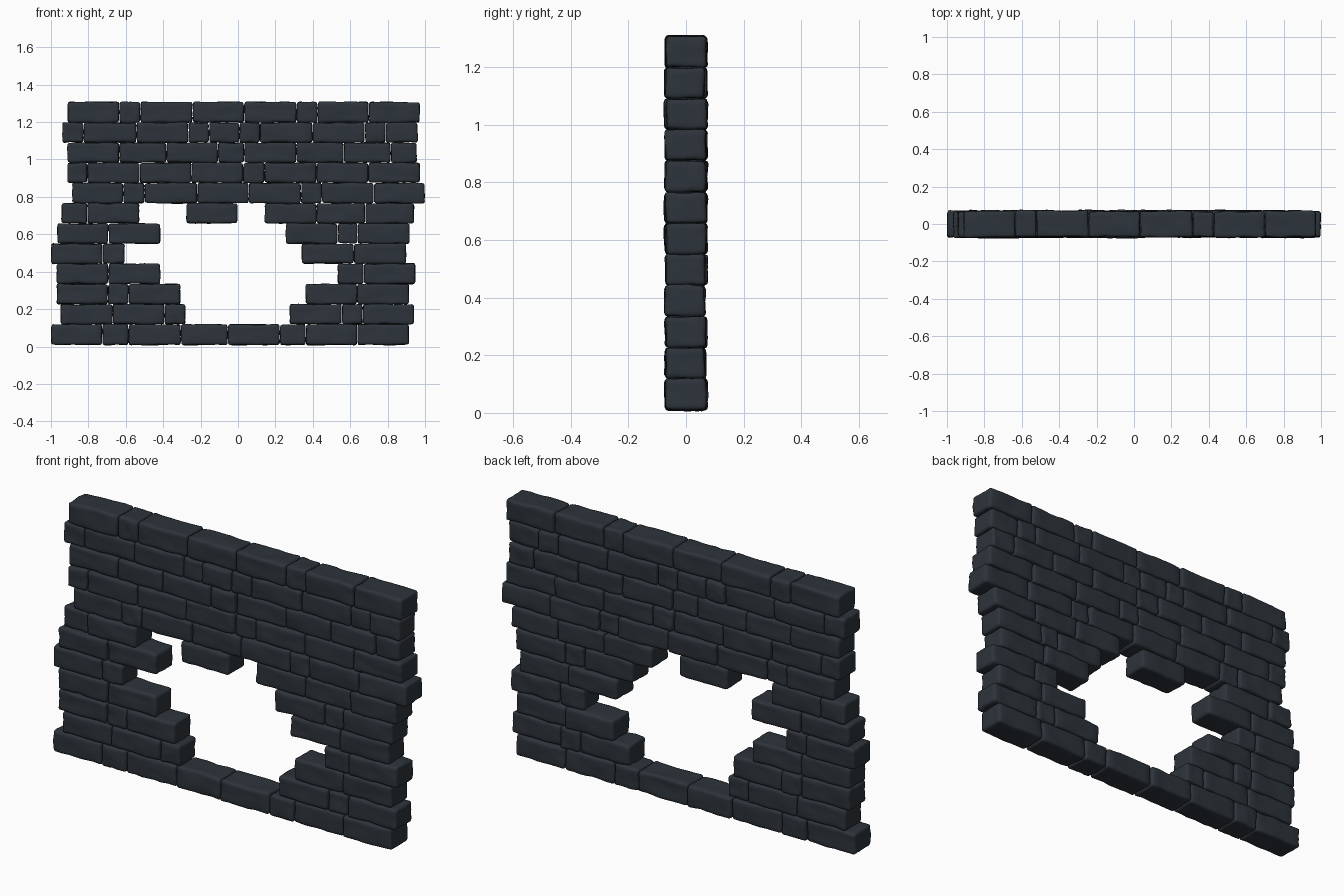
import bpy, bmesh, random
from mathutils import Vector, noise

if "Cube" in bpy.data.objects:
    bpy.data.objects.remove(bpy.data.objects["Cube"])

random.seed(4)

stone = bpy.data.materials.new("dark slate stone")
stone.diffuse_color = (0.026, 0.034, 0.043, 1)
stone.use_nodes = True
stone.node_tree.nodes["Principled BSDF"].inputs["Base Color"].default_value = stone.diffuse_color

# Each course from the ground up: runs of touching bricks, given by their joints in x
COURSES = [
    [[-1.0, -.725, -.585, -.305, -.055, .225, .362, .638, .915]],
    [[-.95, -.67, -.393, -.28], [.275, .555, .667, .942]],
    [[-.97, -.695, -.585, -.307], [.36, .637, .915]],
    [[-.97, -.693, -.415], [.533, .673, .95]],
    [[-1.0, -.723, -.605], [.34, .62, .9]],
    [[-.967, -.693, -.415], [.255, .533, .64, .918]],
    [[-.945, -.806, -.527], [-.277, -.002], [.142, .42, .68, .942]],
    [[-.887, -.613, -.5, -.217, .057, .337, .448, .726, 1.0]],
    [[-.913, -.806, -.525, -.25, .027, .142, .42, .697, .973]],
    [[-.913, -.635, -.383, -.107, .033, .313, .565, .817, .956]],
    [[-.94, -.825, -.543, -.265, -.155, .008, .118, .4, .678, .79, .962]],
    [[-.912, -.635, -.522, -.243, .032, .313, .426, .7, .973]],
]
JOINTS_Z = [.008, .119, .226, .335, .443, .55, .658, .766, .875, .983, 1.09, 1.197, 1.308]
N = 9  # cells along each brick axis


def stops(h, r):
    """Grid positions with a narrow ring next to each edge for the worn rounding."""
    inner = [(-1 + 2 * i / (N - 2)) * (h - r) for i in range(N - 1)]
    return [-h] + inner + [h]


def add_brick(bm, centre, half):
    """Worn stone block: gridded box, rounded edges, lumpy surface."""
    r = 0.011
    grid = [stops(h, r) for h in half]
    seed = Vector([random.uniform(-50, 50) for _ in range(3)])
    verts = {}

    def vert(key):
        if key not in verts:
            p = Vector([grid[a][key[a]] for a in range(3)])
            core = Vector([max(r - half[a], min(half[a] - r, p[a])) for a in range(3)])
            d = p - core
            if d.length > 1e-6:
                p = core + d.normalized() * r
            # broad lumps plus small chips
            lump = noise.noise_vector(p * 13 + seed) * 0.006
            chip = noise.noise_vector(p * 38 + seed) * 0.0022
            lump.x *= 0.5
            verts[key] = bm.verts.new(centre + p + lump + chip)
        return verts[key]

    for axis in range(3):
        for side in (0, N):
            for i in range(N):
                for j in range(N):
                    quad = []
                    for u, v in ((i, j), (i + 1, j), (i + 1, j + 1), (i, j + 1)):
                        key = [0, 0, 0]
                        key[axis], key[(axis + 1) % 3], key[(axis + 2) % 3] = side, u, v
                        quad.append(vert(tuple(key)))
                    face = bm.faces.new(quad if side else quad[::-1])
                    face.smooth = True


# Wall: one object per course
for i, runs in enumerate(COURSES):
    bm = bmesh.new()
    z0, z1 = JOINTS_Z[i], JOINTS_Z[i + 1]
    for run in runs:
        for x0, x1 in zip(run, run[1:]):
            centre = Vector(((x0 + x1) / 2, random.uniform(-.004, .004), (z0 + z1) / 2))
            half = ((x1 - x0) / 2 - .002, .069 + random.uniform(-.002, .002), (z1 - z0) / 2 - .001)
            add_brick(bm, centre, half)
    name = f"brick_course_{i + 1}"
    mesh = bpy.data.meshes.new(name)
    bm.to_mesh(mesh)
    bm.free()
    mesh.materials.append(stone)
    bpy.context.collection.objects.link(bpy.data.objects.new(name, mesh))
